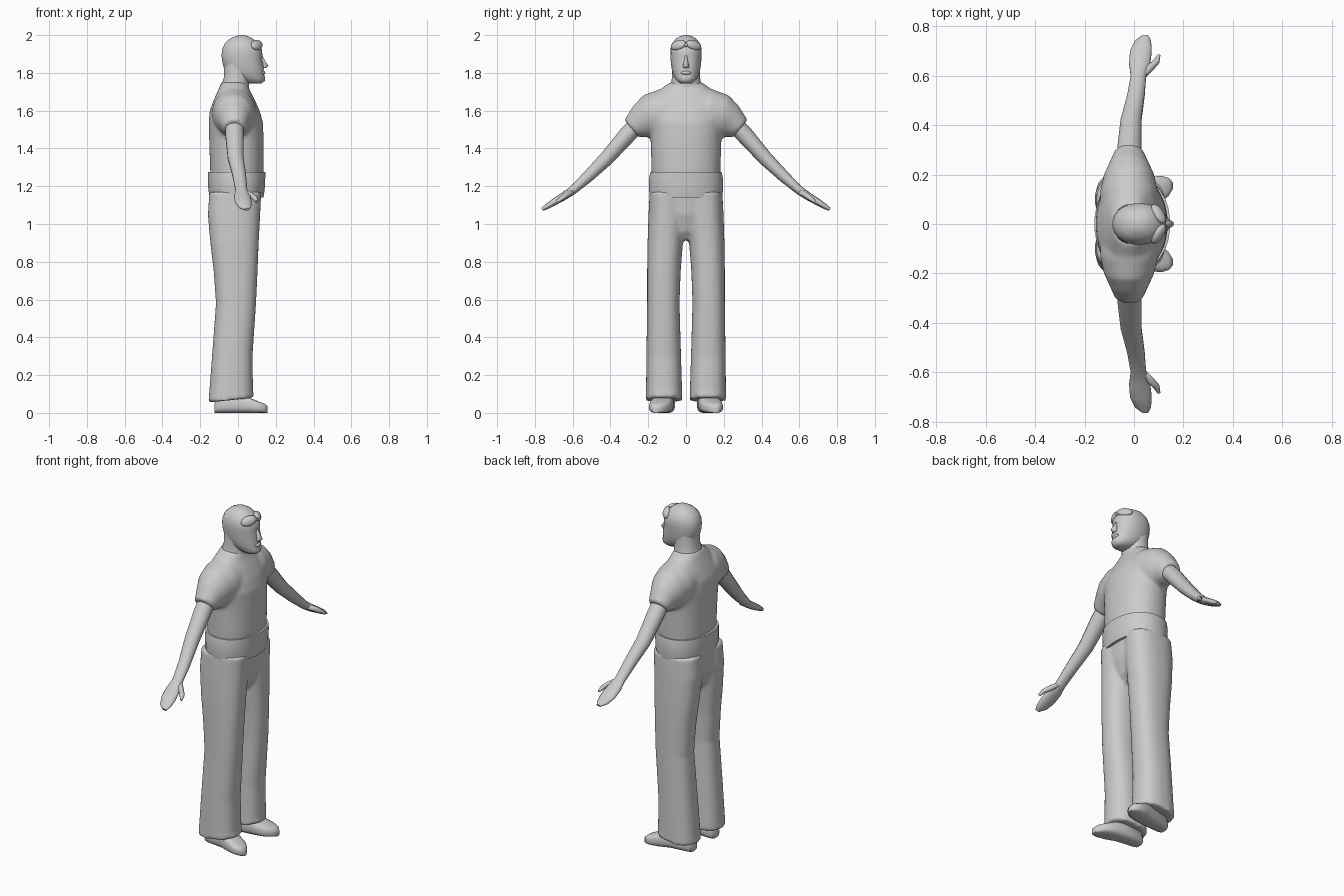
import bpy, bmesh, math
from mathutils import Vector, Matrix

grey = bpy.data.materials.new("light grey")
grey.diffuse_color = (0.6, 0.6, 0.6, 1)


def loft(bm, rings, n=20):
    """Skin super-ellipse rings (centre, u axis, v axis, power) and cap both ends."""
    loops = []
    for c, u, v, p in rings:
        loop = []
        for i in range(n):
            a = 2 * math.pi * (i + 0.5) / n
            ca, sa = math.cos(a), math.sin(a)
            s = math.copysign(abs(ca) ** (2 / p), ca)
            t = math.copysign(abs(sa) ** (2 / p), sa)
            loop.append(bm.verts.new(Vector(c) + Vector(u) * s + Vector(v) * t))
        loops.append(loop)
    for a, b in zip(loops, loops[1:]):
        for i in range(n):
            j = (i + 1) % n
            bm.faces.new((a[i], a[j], b[j], b[i]))
    bm.faces.new(loops[0])
    bm.faces.new(loops[-1])


def upright(z, x0, x1, ry, yc=0, p=2.2, tilt=0):
    """Horizontal ring from x0 to x1; tilt lifts its front edge."""
    return ((x0 + x1) / 2, yc, z), ((x1 - x0) / 2, 0, tilt), (0, ry, 0), p


def limb(x, y, z, rx, rn, deg, p=2):
    """Ring across an arm; deg is the lean of its upper side from y."""
    a = math.radians(deg)
    return (x, y, z), (rx, 0, 0), (0, rn * math.cos(a), rn * math.sin(a)), p


def finish(name, bm, mirror=False, blend=0, angle=50):
    bmesh.ops.recalc_face_normals(bm, faces=bm.faces[:])
    me = bpy.data.meshes.new(name)
    bm.to_mesh(me)
    bm.free()
    me.materials.append(grey)
    ob = bpy.data.objects.new(name, me)
    bpy.context.collection.objects.link(ob)
    bpy.ops.object.select_all(action='DESELECT')
    bpy.context.view_layer.objects.active = ob
    ob.select_set(True)
    if mirror:
        m = ob.modifiers.new("mirror", 'MIRROR')
        m.use_axis = (False, True, False)
        m.use_mirror_merge = False
    if blend:
        r = ob.modifiers.new("merge", 'REMESH')
        r.mode = 'VOXEL'
        r.voxel_size = 0.011
        r.use_smooth_shade = True
        s = ob.modifiers.new("soften", 'SMOOTH')
        s.factor = 0.5
        s.iterations = blend
    bpy.ops.object.shade_smooth_by_angle(angle=math.radians(angle))
    return ob


# Shirt: trunk and both sleeves fused into one surface
bm = bmesh.new()
loft(bm, [upright(1.20, -0.145, 0.13, 0.18), upright(1.30, -0.148, 0.136, 0.183),
          upright(1.45, -0.153, 0.136, 0.188), upright(1.54, -0.155, 0.132, 0.20),
          upright(1.60, -0.15, 0.115, 0.20), upright(1.66, -0.127, 0.088, 0.185),
          upright(1.71, -0.105, 0.062, 0.14), upright(1.75, -0.088, 0.05, 0.085)], 32)
for s in (1, -1):
    rings = [limb(-0.02, 0.06, 1.59, 0.118, 0.125, 88), limb(-0.02, 0.13, 1.585, 0.118, 0.128, 84),
             limb(-0.02, 0.20, 1.57, 0.102, 0.115, 77), limb(-0.02, 0.245, 1.543, 0.08, 0.09, 68),
             limb(-0.02, 0.29, 1.506, 0.06, 0.058, 51)]
    loft(bm, [((c[0], c[1] * s, c[2]), u, (0, v[1] * s, v[2]), p) for c, u, v, p in rings], 28)
finish("shirt", bm, blend=5)

# Waistband
bm = bmesh.new()
loft(bm, [upright(1.145, -0.152, 0.136, 0.193, tilt=-0.004), upright(1.18, -0.158, 0.142, 0.197),
          upright(1.24, -0.16, 0.145, 0.197), upright(1.275, -0.16, 0.146, 0.19)], 28)
finish("waistband", bm, angle=40)

# Trousers: hips and two flared legs fused together
bm = bmesh.new()
loft(bm, [upright(0.915, -0.07, 0.05, 0.06), upright(0.96, -0.115, 0.085, 0.12),
          upright(1.05, -0.15, 0.112, 0.185), upright(1.17, -0.15, 0.122, 0.19)], 32)
for s in (1, -1):
    loft(bm, [upright(0.068, -0.158, 0.086, 0.097, s * 0.116, 2.4, 0.013),
              upright(0.11, -0.153, 0.08, 0.096, s * 0.116, 2.4, 0.006),
              upright(0.30, -0.138, 0.077, 0.092, s * 0.118, 2.4),
              upright(0.58, -0.117, 0.096, 0.086, s * 0.120, 2.4),
              upright(0.75, -0.129, 0.104, 0.089, s * 0.117, 2.4),
              upright(0.90, -0.147, 0.110, 0.094, s * 0.110, 2.4),
              upright(1.05, -0.160, 0.118, 0.099, s * 0.100, 2.4),
              upright(1.17, -0.152, 0.124, 0.095, s * 0.098, 2.4)], 24)
finish("trousers", bm, blend=4)

# Shoes with toes turned slightly outwards
bm = bmesh.new()
shoe = [(-0.125, 0.105, 0.032, 0.05), (-0.105, 0.105, 0.046, 0.085), (0.0, 0.115, 0.052, 0.095),
        (0.06, 0.13, 0.06, 0.082), (0.11, 0.141, 0.055, 0.06), (0.14, 0.15, 0.037, 0.05),
        (0.157, 0.155, 0.014, 0.034)]
loft(bm, [((x, y, h / 2), (0, r, 0), (0, 0, h / 2), 3.2) for x, y, r, h in shoe], 16)
finish("shoes", bm, mirror=True)

# Bare arms with flat mitten hands
bm = bmesh.new()
loft(bm, [limb(-0.02, 0.25, 1.535, 0.05, 0.046, 48), limb(-0.018, 0.32, 1.462, 0.049, 0.046, 48),
          limb(-0.012, 0.42, 1.348, 0.043, 0.039, 48), limb(0.008, 0.52, 1.25, 0.036, 0.031, 50),
          limb(0.018, 0.60, 1.178, 0.032, 0.023, 53), limb(0.023, 0.65, 1.145, 0.044, 0.021, 56),
          limb(0.028, 0.70, 1.115, 0.045, 0.018, 58), limb(0.036, 0.74, 1.09, 0.034, 0.014, 58),
          limb(0.045, 0.762, 1.077, 0.014, 0.008, 58)], 14)
finish("arms", bm, mirror=True)

# Thumbs
bm = bmesh.new()
loft(bm, [limb(0.035, 0.60, 1.172, 0.018, 0.016, 55), limb(0.062, 0.632, 1.155, 0.022, 0.016, 55),
          limb(0.088, 0.655, 1.138, 0.016, 0.013, 55), limb(0.10, 0.682, 1.118, 0.007, 0.008, 55)], 10)
finish("thumbs", bm, mirror=True)

# Neck
bm = bmesh.new()
loft(bm, [upright(1.66, -0.115, 0.075, 0.11), upright(1.72, -0.094, 0.057, 0.085),
          upright(1.78, -0.074, 0.062, 0.074), upright(1.86, -0.075, 0.07, 0.074)])
finish("neck", bm)

# Head, lofted from chin to crown
bm = bmesh.new()
loft(bm, [upright(1.745, 0.04, 0.125, 0.032), upright(1.757, 0.015, 0.142, 0.048),
          upright(1.775, -0.03, 0.144, 0.061), upright(1.80, -0.06, 0.136, 0.072),
          upright(1.83, -0.077, 0.138, 0.078), upright(1.87, -0.086, 0.128, 0.082),
          upright(1.895, -0.088, 0.13, 0.084), upright(1.925, -0.084, 0.127, 0.084),
          upright(1.955, -0.071, 0.108, 0.075), upright(1.98, -0.045, 0.081, 0.055),
          upright(1.995, -0.012, 0.052, 0.03), upright(2.0, 0.01, 0.03, 0.01)], 24)
finish("head", bm, angle=70)

# Nose
bm = bmesh.new()
loft(bm, [upright(1.825, 0.11, 0.148, 0.017), upright(1.838, 0.11, 0.162, 0.016),
          upright(1.86, 0.11, 0.147, 0.011), upright(1.892, 0.11, 0.13, 0.007)], 10)
finish("nose", bm, angle=70)

# Lips
bm = bmesh.new()
bmesh.ops.create_uvsphere(bm, u_segments=12, v_segments=8, radius=1, matrix=Matrix.Translation(
    (0.131, 0, 1.80)) @ Matrix.Diagonal((0.014, 0.027, 0.011, 1)))
finish("lips", bm, angle=70)

# Goggle lenses pushed up on the forehead
bm = bmesh.new()
bmesh.ops.create_uvsphere(bm, u_segments=16, v_segments=10, radius=1, matrix=Matrix.Translation(
    (0.1, 0.041, 1.947)) @ Matrix.Rotation(math.radians(38), 4, 'Z')
    @ Matrix.Rotation(math.radians(-28), 4, 'Y') @ Matrix.Rotation(math.radians(-14), 4, 'X')
    @ Matrix.Diagonal((0.019, 0.046, 0.028, 1)))
finish("goggle_lenses", bm, mirror=True, angle=70)

# Goggle bridge
bm = bmesh.new()
bmesh.ops.create_uvsphere(bm, u_segments=12, v_segments=8, radius=1, matrix=Matrix.Translation(
    (0.117, 0, 1.948)) @ Matrix.Diagonal((0.012, 0.025, 0.01, 1)))
finish("goggle_bridge", bm, angle=70)
